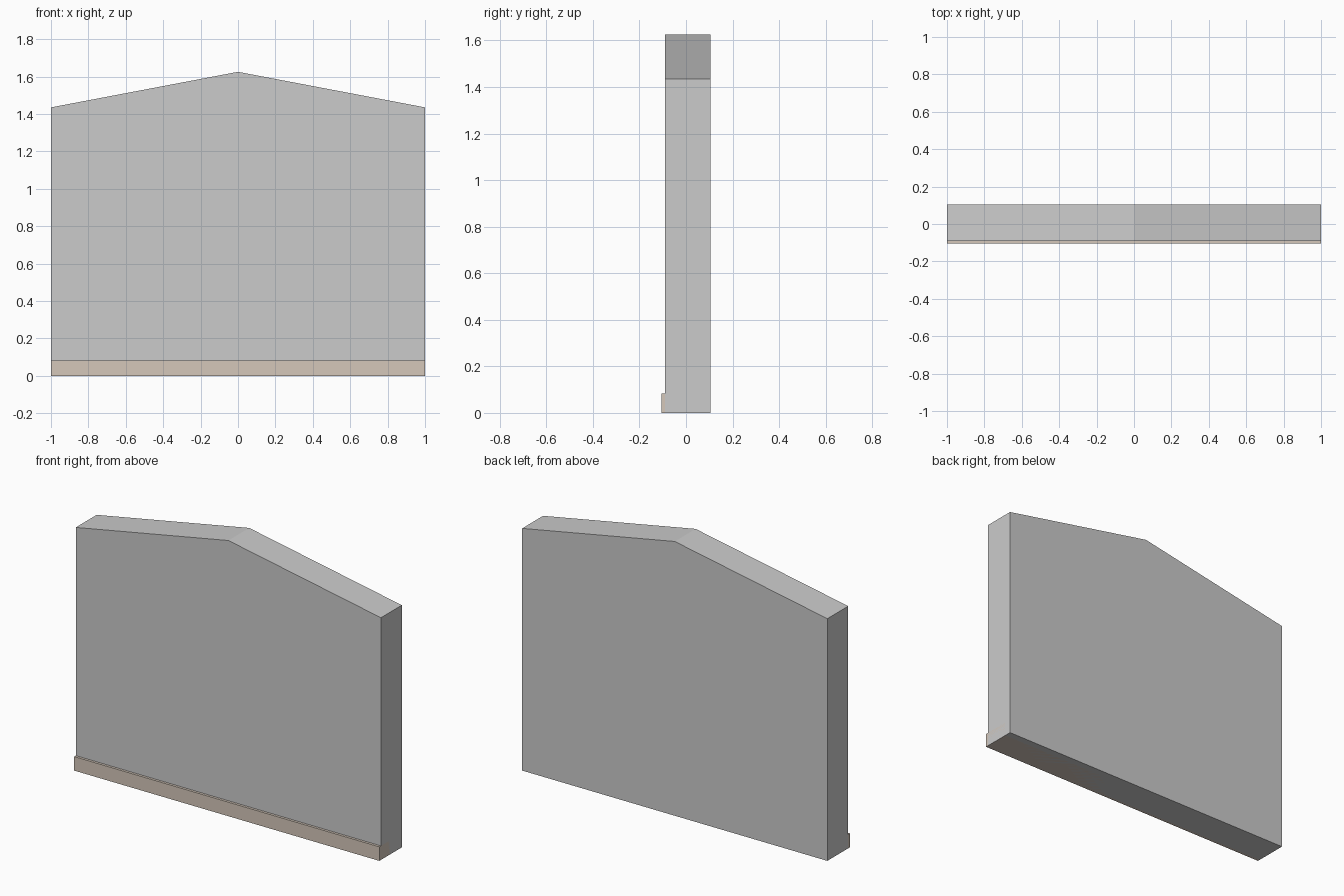
import bpy, bmesh

if "Cube" in bpy.data.objects:
    bpy.data.objects.remove(bpy.data.objects["Cube"])


def extrude_profile(name, profile, y_front, y_back):
    """Extrude an x/z outline along y into a solid prism."""
    bm = bmesh.new()
    face = bm.faces.new([bm.verts.new((x, y_front, z)) for x, z in profile])
    grown = bmesh.ops.extrude_face_region(bm, geom=[face], use_keep_orig=True)
    moved = [g for g in grown["geom"] if isinstance(g, bmesh.types.BMVert)]
    bmesh.ops.translate(bm, verts=moved, vec=(0, y_back - y_front, 0))
    bmesh.ops.recalc_face_normals(bm, faces=bm.faces)
    mesh = bpy.data.meshes.new(name)
    bm.to_mesh(mesh)
    bm.free()
    obj = bpy.data.objects.new(name, mesh)
    bpy.context.collection.objects.link(obj)
    return obj


# Gabled wall panel
extrude_profile("gable_wall",
                [(-1, 0), (1, 0), (1, 1.435), (0, 1.625), (-1, 1.435)],
                -0.09, 0.105)

# Baseboard set into the wall, projecting slightly at the front
board = extrude_profile("baseboard",
                        [(-1, 0), (1, 0), (1, 0.083), (-1, 0.083)],
                        -0.105, 0.063)
beige = bpy.data.materials.new("beige")
beige.diffuse_color = (0.66, 0.57, 0.49, 1)
beige.use_nodes = True
beige.node_tree.nodes["Principled BSDF"].inputs["Base Color"].default_value = beige.diffuse_color
board.data.materials.append(beige)
